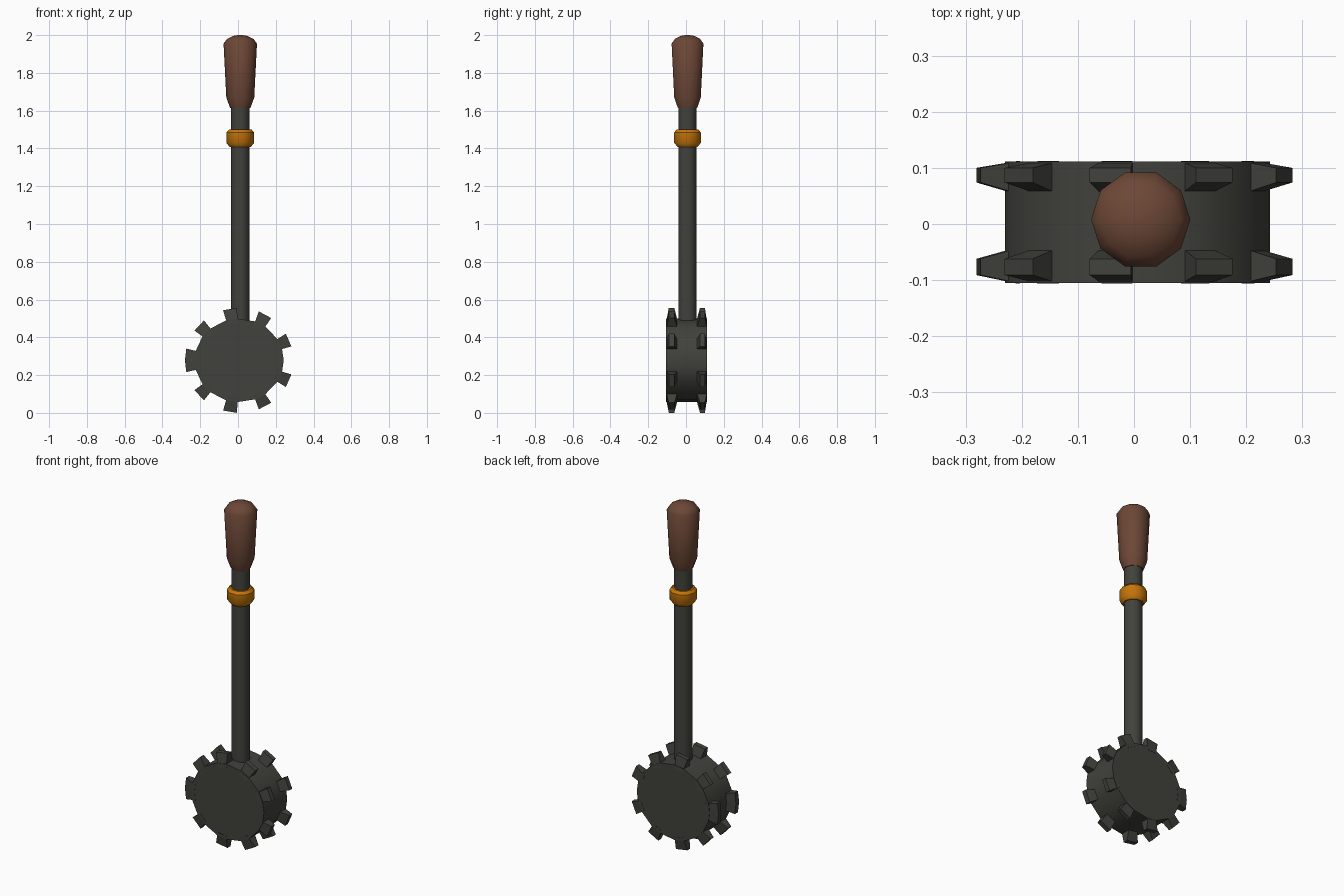
import bpy, bmesh, math

if "Cube" in bpy.data.objects:
    bpy.data.objects.remove(bpy.data.objects["Cube"])

def material(name, rgb):
    m = bpy.data.materials.new(name)
    m.diffuse_color = (*rgb, 1)
    m.use_nodes = True
    m.node_tree.nodes["Principled BSDF"].inputs["Base Color"].default_value = m.diffuse_color
    return m

IRON = material("dark iron", (0.053, 0.054, 0.045))
BROWN = material("brown grip", (0.150, 0.063, 0.037))
ORANGE = material("orange band", (0.56, 0.18, 0.003))

def finish(name, bm, mat, angle=None):
    bmesh.ops.recalc_face_normals(bm, faces=bm.faces)
    me = bpy.data.meshes.new(name)
    bm.to_mesh(me)
    bm.free()
    me.materials.append(mat)
    ob = bpy.data.objects.new(name, me)
    bpy.context.collection.objects.link(ob)
    if angle:
        bpy.ops.object.select_all(action='DESELECT')
        ob.select_set(True)
        bpy.context.view_layer.objects.active = ob
        bpy.ops.object.shade_smooth_by_angle(angle=math.radians(angle))
    return ob

def loft(bm, rings):
    """Skin closed rings of points and cap both ends."""
    vs = [[bm.verts.new(p) for p in ring] for ring in rings]
    n = len(vs[0])
    for a, b in zip(vs, vs[1:]):
        for i in range(n):
            j = (i + 1) % n
            bm.faces.new((a[i], a[j], b[j], b[i]))
    bm.faces.new(vs[0])
    bm.faces.new(vs[-1])

def turned(name, profile, mat, angle, sides=10):
    """Lathe a (radius, height) profile around the handle axis."""
    bm = bmesh.new()
    steps = [2 * math.pi * i / sides for i in range(sides)]
    loft(bm, [[(0.012 + r * math.cos(t), 0.008 + r * math.sin(t), z)
               for t in steps] for r, z in profile])
    return finish(name, bm, mat, angle)

# handle: shaft, band and grip
turned("shaft", [(0.05, 0.32), (0.05, 1.66)], IRON, 40)
turned("band", [(0.056, 1.408), (0.074, 1.43), (0.074, 1.485), (0.060, 1.50)], ORANGE, 40)
turned("grip", [(0.054, 1.615), (0.074, 1.67), (0.0885, 1.955),
                (0.070, 1.980), (0.038, 1.996), (0.012, 2.0)], BROWN, 40)

# tooth spans in degrees: eight single teeth and one wide one at the left
spans = [[s * c - 7.5, s * c + 7.5] for c in (23, 61.2, 99.7, 138) for s in (1, -1)]
spans.append([167, 180, 193])

def rim(deg, rx, rz, y):
    t = math.radians(deg)
    return (0.006 + rx * math.cos(t), y, 0.278 + rz * math.sin(t))

# drum of the head, its corners line up with the teeth
corners = sorted({a % 360 for s in spans for a in s} | {0})
bm = bmesh.new()
loft(bm, [[rim(a, 0.236, 0.221, y) for a in corners] for y in (-0.105, 0.111)])
finish("head_drum", bm, IRON, 40)

# teeth: tapered blocks in one row along each face of the drum
def tooth_row(name, base_y, tip_y):
    bm = bmesh.new()
    for s in spans:
        rings = []
        for rx, rz, (y0, y1) in ((0.215, 0.202, base_y), (0.287, 0.278, tip_y)):
            rings.append([rim(a, rx, rz, y0) for a in s] +
                         [rim(a, rx, rz, y1) for a in reversed(s)])
        loft(bm, rings)
    finish(name, bm, IRON)

tooth_row("front_teeth", (-0.106, -0.042), (-0.091, -0.062))
tooth_row("back_teeth", (0.053, 0.112), (0.074, 0.100))
